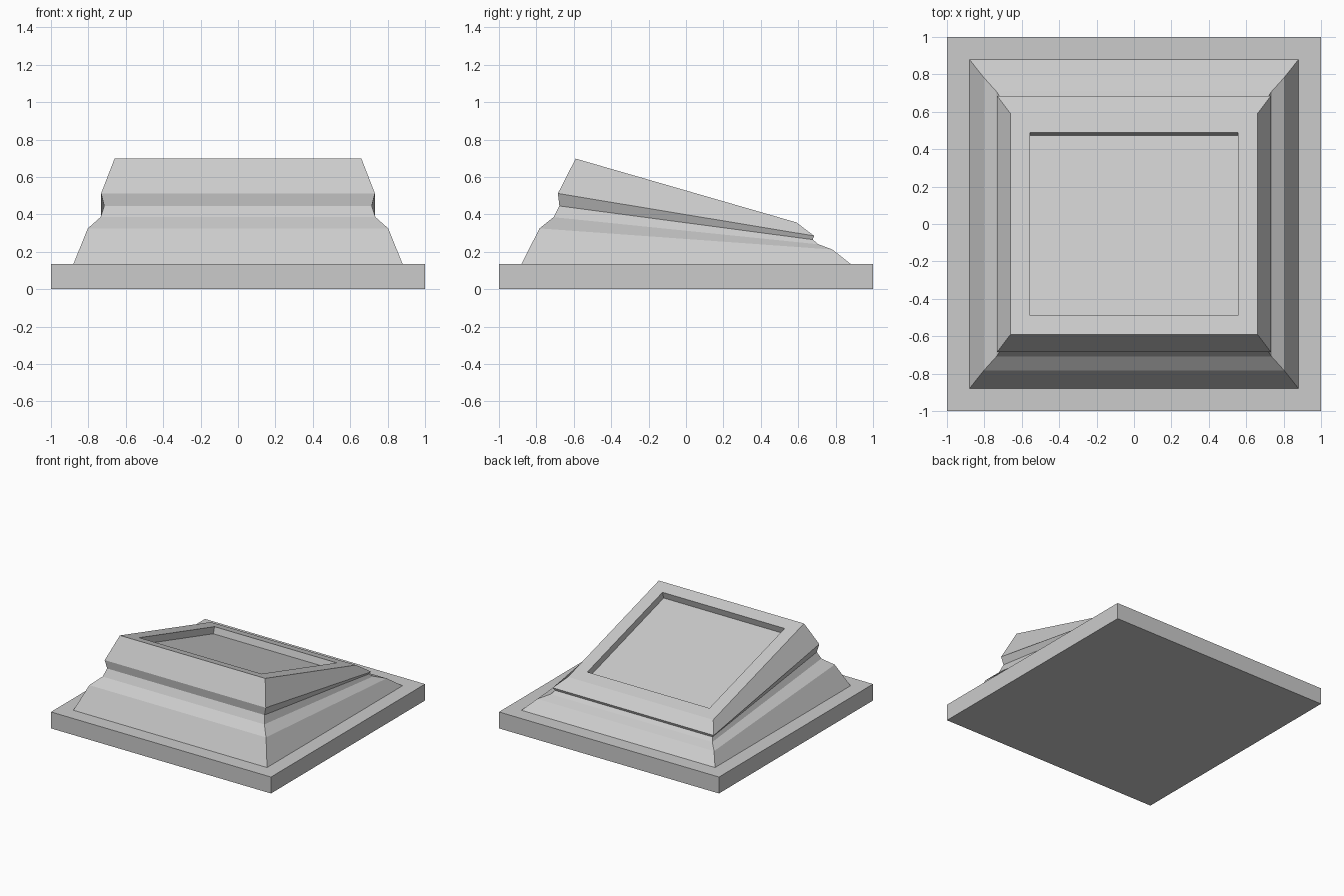
import bpy, bmesh
from mathutils import Vector

cube = bpy.data.objects.get("Cube")
if cube:
    bpy.data.objects.remove(cube, do_unlink=True)

stone = bpy.data.materials.new("grey_stone")
stone.use_nodes = True
stone.diffuse_color = (0.6, 0.6, 0.6, 1)
stone.node_tree.nodes["Principled BSDF"].inputs["Base Color"].default_value = (0.6, 0.6, 0.6, 1)


def ring(bm, x, y, z_front, z_back):
    """Four corners of a rectangle that slopes from front to back."""
    corners = [(-x, -y, z_front), (x, -y, z_front), (x, y, z_back), (-x, y, z_back)]
    return [bm.verts.new(c) for c in corners]


def skin(bm, rings):
    """Bridge each ring to the next with four faces."""
    for low, high in zip(rings, rings[1:]):
        for i in range(4):
            j = (i + 1) % 4
            bm.faces.new((low[i], low[j], high[j], high[i]))


def finish(name, bm):
    bmesh.ops.recalc_face_normals(bm, faces=bm.faces)
    mesh = bpy.data.meshes.new(name)
    bm.to_mesh(mesh)
    bm.free()
    mesh.materials.append(stone)
    obj = bpy.data.objects.new(name, mesh)
    bpy.context.collection.objects.link(obj)


# Square plinth
BASE = 0.135
bm = bmesh.new()
rings = [ring(bm, 1, 1, z, z) for z in (0, BASE)]
skin(bm, rings)
bm.faces.new(rings[0])
bm.faces.new(rings[1])
finish("plinth", bm)

# Moulded pedestal: half width, half depth, front height, back height
profile = [
    (0.88, 0.88, BASE, BASE),
    (0.803, 0.783, 0.325, 0.212),
    (0.735, 0.708, 0.385, 0.24),
    (0.715, 0.677, 0.445, 0.265),
    (0.732, 0.685, 0.512, 0.285),
    (0.66, 0.59, 0.698, 0.357),
]
bm = bmesh.new()
rings = [ring(bm, *p) for p in profile]

# Sunken panel in the sloping top, pressed in square to the slope
_, y, z_front, z_back = profile[-1]
middle, slope = (z_front + z_back) / 2, (z_back - z_front) / (2 * y)
inset = 0.488
rim = ring(bm, 0.555, inset, middle - slope * inset, middle + slope * inset)
inward = Vector((0, slope, -1)).normalized() * 0.055
floor = [bm.verts.new(v.co + inward) for v in rim]
rings += [rim, floor]
skin(bm, rings)
bm.faces.new(floor)
bm.faces.new(rings[0])
finish("sloped_pedestal", bm)
